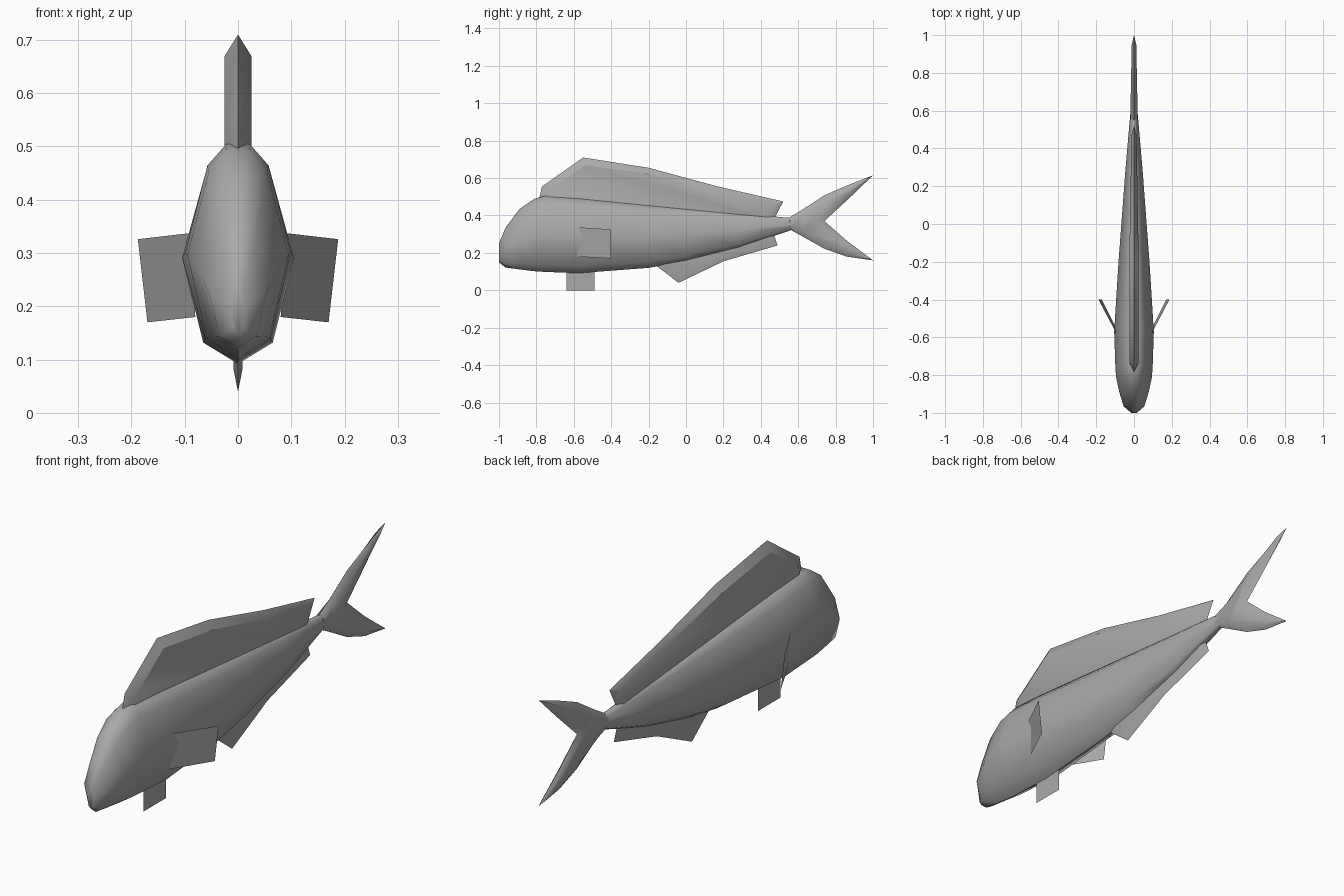
import bpy, bmesh, math

cube = bpy.data.objects.get("Cube")
if cube:
    bpy.data.objects.remove(cube, do_unlink=True)

grey = bpy.data.materials.new("grey")
grey.use_nodes = True
COLOUR = (0.4, 0.4, 0.4, 1)
grey.diffuse_color = COLOUR
grey.node_tree.nodes["Principled BSDF"].inputs["Base Color"].default_value = COLOUR


def build(name, verts, faces, angle=None):
    mesh = bpy.data.meshes.new(name)
    mesh.from_pydata(verts, [], faces)
    mesh.materials.append(grey)
    if angle is not None:
        bm = bmesh.new()
        bm.from_mesh(mesh)
        bmesh.ops.recalc_face_normals(bm, faces=bm.faces)
        bm.to_mesh(mesh)
        bm.free()
    obj = bpy.data.objects.new(name, mesh)
    bpy.context.collection.objects.link(obj)
    if angle is not None:
        bpy.ops.object.select_all(action='DESELECT')
        obj.select_set(True)
        bpy.context.view_layer.objects.active = obj
        bpy.ops.object.shade_smooth_by_angle(angle=math.radians(angle))
    return obj


def wedge_fin(name, rim, inner, width, angle=30):
    """Sharp rim on the centre plane around two raised side panels.
    inner holds (y, z) points matching the rim; width(y) is the half thickness."""
    n = len(rim)
    verts = [(0, y, z) for y, z in rim]
    for s in (1, -1):
        verts += [(s * width(y), y, z) for y, z in inner]
    faces = [tuple(range(n, 2 * n)), tuple(range(3 * n - 1, 2 * n - 1, -1))]
    for i in range(n):
        j = (i + 1) % n
        faces += [(i, j, n + j, n + i), (j, i, 2 * n + i, 2 * n + j)]
    return build(name, verts, faces, angle)


# Body: lofted nine-sided sections given as (y, top z, bottom z, half width)
stations = [(-1.0, .25, .15, .015), (-.965, .335, .122, .055), (-.89, .435, .112, .078),
            (-.81, .49, .102, .095), (-.75, .505, .098, .099), (-.57, .49, .092, .105),
            (-.2, .455, .12, .082), (0, .437, .155, .067), (.28, .412, .225, .046),
            (.58, .385, .328, .02)]
half = [(.22, 1), (.58, .9), (1, .5), (.62, .1)]
section = half + [(0, 0)] + [(-x, t) for x, t in reversed(half)]
n = len(section)
verts = [(x * w, y, bot + t * (top - bot)) for y, top, bot, w in stations for x, t in section]
faces = [tuple(range(n)), tuple(range(len(verts) - n, len(verts)))]
for k in range(len(stations) - 1):
    for i in range(n):
        j = (i + 1) % n
        faces.append((k * n + i, k * n + j, k * n + n + j, k * n + n + i))
build("body", verts, faces, 60)

# Long back fin
wedge_fin("dorsal_fin",
          [(-.785, .49), (-.77, .555), (-.55, .71), (-.2, .655), (.17, .555), (.52, .475), (.47, .38)],
          [(-.74, .47), (-.73, .535), (-.54, .67), (-.2, .62), (.17, .525), (.47, .457), (.44, .38)],
          lambda y: .025 - .012 * max(0, y + .2) / .7)

# Belly fin behind the middle
wedge_fin("anal_fin",
          [(-.17, .14), (-.04, .04), (.2, .155), (.49, .24), (.465, .31)],
          [(-.13, .15), (-.03, .08), (.2, .18), (.46, .255), (.44, .31)],
          lambda y: .008)

# Forked tail
wedge_fin("tail_fin",
          [(.55, .388), (.62, .43), (.74, .508), (.86, .56), (1, .615), (.87, .49), (.74, .37),
           (.86, .265), (1, .16), (.86, .18), (.74, .222), (.62, .29), (.55, .328)],
          [(.555, .375), (.63, .405), (.75, .475), (.86, .54), (.95, .587), (.85, .505), (.70, .37),
           (.85, .25), (.95, .178), (.86, .2), (.75, .25), (.63, .312), (.555, .342)],
          lambda y: .02 - .008 * (y - .55) / .4, 60)

# Paired side fins: single flat sheets swept outwards
for side, s in (("left", 1), ("right", -1)):
    build(side + "_pectoral_fin",
          [(s * .093, -.58, .337), (s * .188, -.40, .326), (s * .17, -.40, .17), (s * .08, -.58, .18)],
          [(0, 1, 2, 3)])

# Flat fin under the throat
build("pelvic_fin", [(0, -.64, 0), (0, -.49, 0), (0, -.49, .12), (0, -.64, .12)], [(0, 1, 2, 3)])
